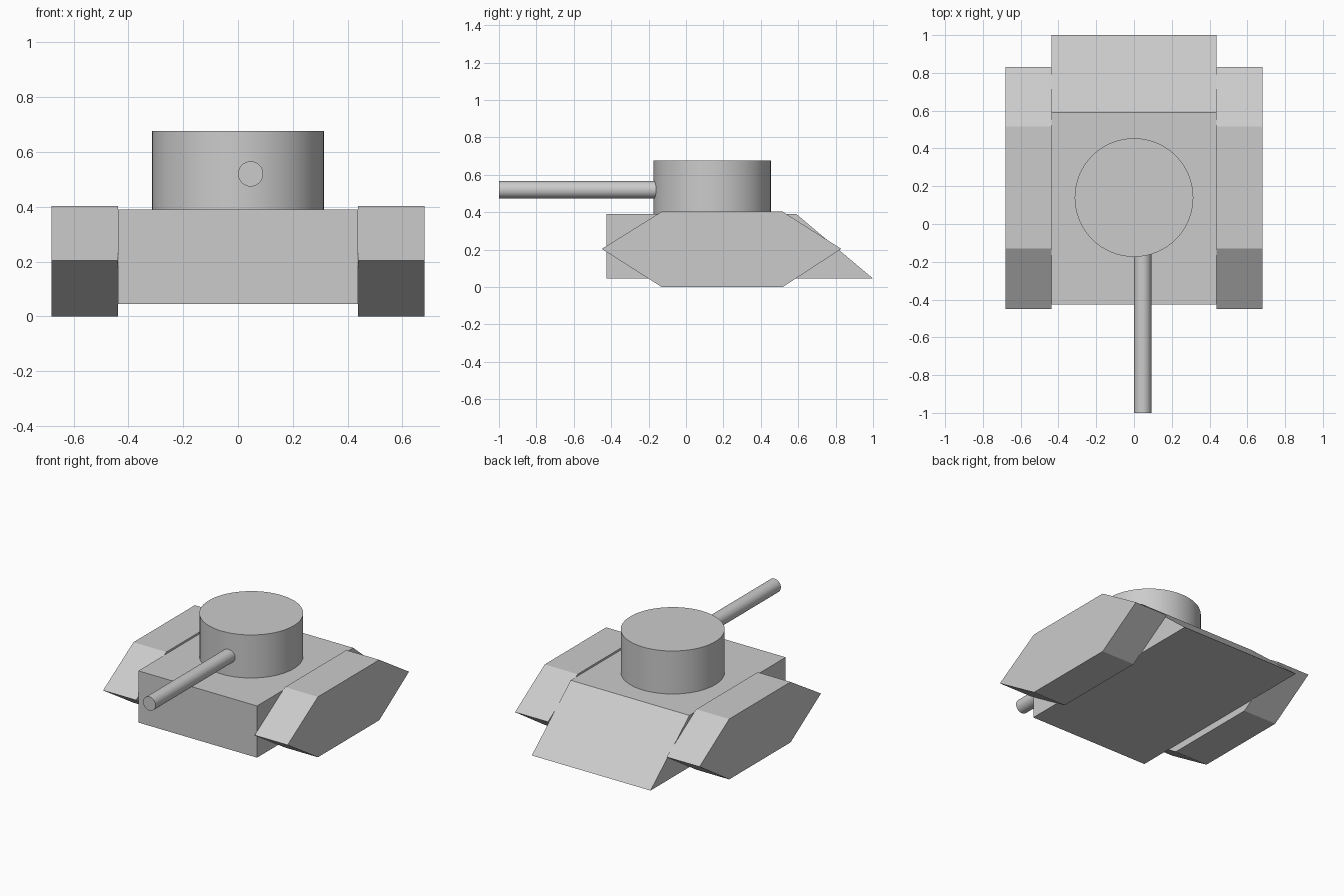
import bpy, bmesh, math

if "Cube" in bpy.data.objects:
    bpy.data.objects.remove(bpy.data.objects["Cube"])


def extrude_profile(name, profile, x0, x1):
    """Extrude a closed (y, z) profile along x."""
    bm = bmesh.new()
    face = bm.faces.new([bm.verts.new((x0, y, z)) for y, z in profile])
    ext = bmesh.ops.extrude_face_region(bm, geom=[face])
    moved = [g for g in ext["geom"] if isinstance(g, bmesh.types.BMVert)]
    bmesh.ops.translate(bm, verts=moved, vec=(x1 - x0, 0, 0))
    bmesh.ops.recalc_face_normals(bm, faces=bm.faces)
    mesh = bpy.data.meshes.new(name)
    bm.to_mesh(mesh)
    bm.free()
    obj = bpy.data.objects.new(name, mesh)
    bpy.context.collection.objects.link(obj)
    return obj


def cylinder(name, radius, depth, location, sides, rotation=(0, 0, 0)):
    bpy.ops.mesh.primitive_cylinder_add(vertices=sides, radius=radius, depth=depth,
                                        location=location, rotation=rotation)
    obj = bpy.context.object
    obj.name = name
    bpy.ops.object.shade_smooth_by_angle(angle=math.radians(30))
    return obj


# Hull: box with a long sloped plate at the back
extrude_profile("hull", [(-0.425, 0.045), (1.0, 0.045), (0.59, 0.39), (-0.425, 0.39)],
                -0.438, 0.438)

# Tracks: hexagonal blocks on both sides
track = [(-0.45, 0.204), (-0.13, 0.403), (0.517, 0.403),
         (0.83, 0.204), (0.517, 0.0), (-0.13, 0.0)]
for side, name in ((-1, "left_track"), (1, "right_track")):
    extrude_profile(name, track, side * 0.438, side * 0.681)

# Turret: drum sitting on the hull
cylinder("turret", 0.314, 0.287, (0, 0.14, 0.5335), 64)

# Gun barrel: slightly off centre, running back into the turret
y_front, y_back = -1.0, -0.12
cylinder("gun_barrel", 0.046, y_back - y_front, (0.046, (y_front + y_back) / 2, 0.52), 32,
         (math.radians(90), 0, 0))
